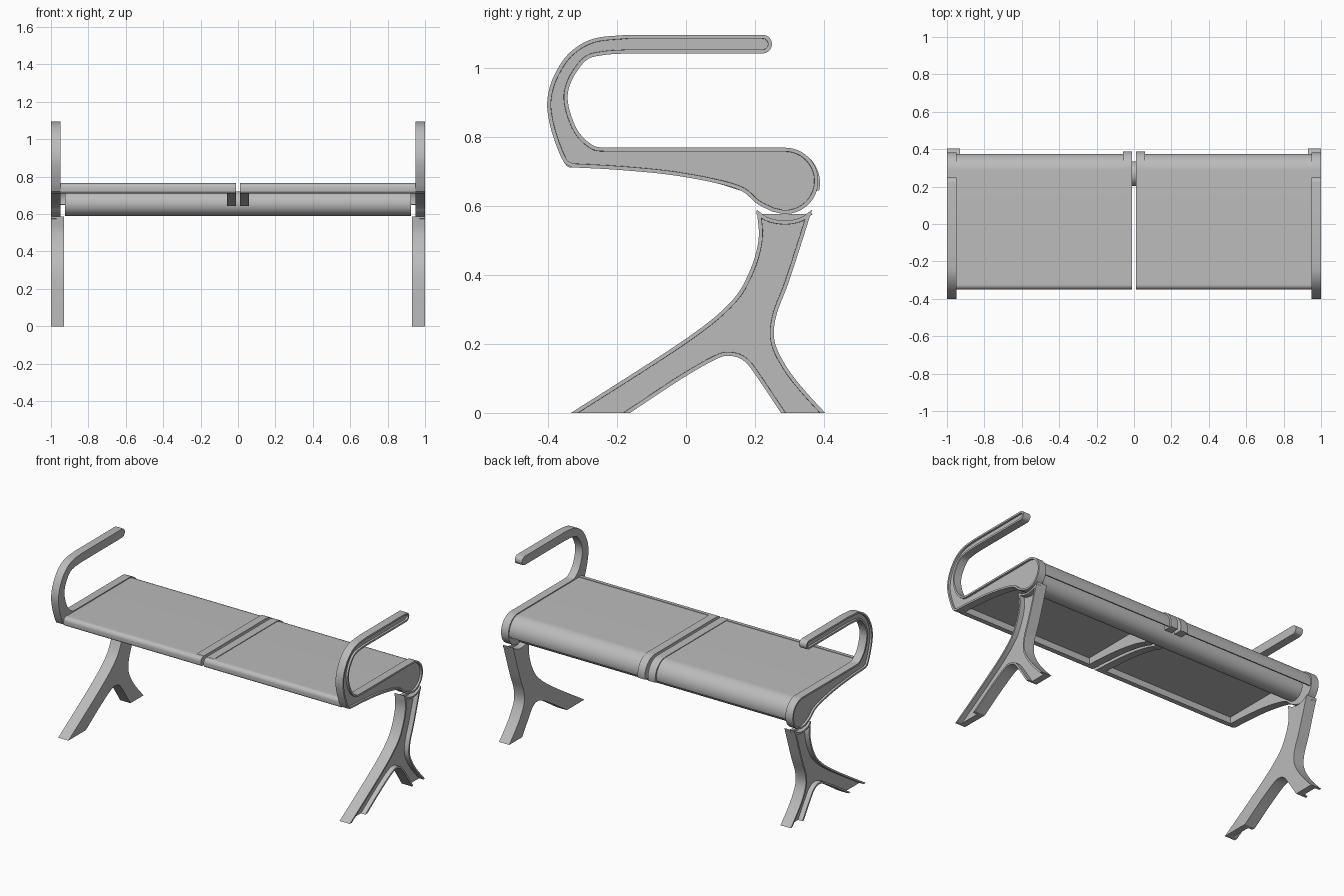
import bpy, bmesh, math
from mathutils import Vector

cube = bpy.data.objects.get("Cube")
if cube:
    bpy.data.objects.remove(cube, do_unlink=True)

grey = bpy.data.materials.new("satin_grey")
grey.use_nodes = True
grey.diffuse_color = (0.5, 0.5, 0.5, 1)
grey.node_tree.nodes["Principled BSDF"].inputs["Base Color"].default_value = (0.5, 0.5, 0.5, 1)


def smooth(points, steps=6):
    """Pass a smooth curve through a few points."""
    p = [Vector(q) for q in points]
    p = [2 * p[0] - p[1]] + p + [2 * p[-1] - p[-2]]
    out = []
    for a, b, c, d in zip(p, p[1:], p[2:], p[3:]):
        for i in range(steps):
            t = i / steps
            out.append(0.5 * (2 * b + (c - a) * t + (2 * a - 5 * b + 4 * c - d) * t * t
                              + (3 * b - a - 3 * c + d) * t ** 3))
    return out + [p[-2]]


def arc(cy, cz, r, start, end, steps=20):
    angles = [math.radians(start + (end - start) * i / steps) for i in range(steps + 1)]
    return [Vector((cy + r * math.cos(a), cz + r * math.sin(a))) for a in angles]


def prism(name, outline, x0, x1, recess=0, trim_floor=False, mirror=True):
    """Extrude a side outline along x, with an optional recessed outer face."""
    bm = bmesh.new()
    face = bm.faces.new([bm.verts.new((x0, y, z)) for y, z in outline])
    new = bmesh.ops.extrude_face_region(bm, geom=[face])["geom"]
    verts = [v for v in new if isinstance(v, bmesh.types.BMVert)]
    bmesh.ops.translate(bm, verts=verts, vec=(x1 - x0, 0, 0))
    bmesh.ops.remove_doubles(bm, verts=bm.verts, dist=0.0005)
    bmesh.ops.recalc_face_normals(bm, faces=bm.faces)
    if recess:
        outer = [f for f in bm.faces if f.normal.x > 0.9]
        bmesh.ops.inset_region(bm, faces=outer, thickness=0.011, use_even_offset=True)
        bmesh.ops.inset_region(bm, faces=outer, thickness=0.0005, depth=-recess)
    if trim_floor:
        bmesh.ops.bisect_plane(bm, geom=bm.verts[:] + bm.edges[:] + bm.faces[:],
                               plane_co=(0, 0, 0), plane_no=(0, 0, 1), clear_inner=True)
        bmesh.ops.holes_fill(bm, edges=[e for e in bm.edges if e.is_boundary], sides=0)
    bmesh.ops.recalc_face_normals(bm, faces=bm.faces)
    mesh = bpy.data.meshes.new(name)
    bm.to_mesh(mesh)
    bm.free()
    mesh.materials.append(grey)
    obj = bpy.data.objects.new(name, mesh)
    bpy.context.collection.objects.link(obj)
    if mirror:
        obj.modifiers.new("both_sides", "MIRROR")
    bpy.ops.object.select_all(action="DESELECT")
    obj.select_set(True)
    bpy.context.view_layer.objects.active = obj
    bpy.ops.object.shade_smooth_by_angle(angle=math.radians(30))
    return obj


# Looped armrests that continue into the seat end plates
underside = [(-0.33, 0.711), (-0.2, 0.704), (-0.05, 0.69), (0.08, 0.667), (0.16, 0.643)]
armrest = (
    arc(0.222, 1.068, 0.027, -90, 90, 12)
    + smooth([(-0.17, 1.095), (-0.27, 1.083), (-0.34, 1.04), (-0.385, 0.97),
              (-0.402, 0.9), (-0.393, 0.83), (-0.37, 0.76), (-0.352, 0.722)])
    + smooth(underside + [(0.205, 0.606), (0.25, 0.583)])
    + arc(0.287, 0.672, 0.096, -95, 90, 28)
    + smooth([(-0.23, 0.768), (-0.27, 0.775), (-0.315, 0.82), (-0.342, 0.9),
              (-0.332, 0.96), (-0.29, 1.02), (-0.24, 1.036), (-0.17, 1.041)])
)
prism("armrests", armrest, 0.95, 1.0, recess=0.012)

# Forked legs with a channel on the outer face
legs = (
    smooth([(0.365, 0.588), (0.3, 0.386), (0.262, 0.284), (0.256, 0.21),
            (0.287, 0.14), (0.335, 0.075), (0.403, 0), (0.45, -0.05)])
    + smooth([(0.31, -0.05), (0.275, 0), (0.215, 0.09), (0.171, 0.148), (0.128, 0.165),
              (0.084, 0.154), (-0.017, 0.096), (-0.162, 0), (-0.237, -0.05)])
    + smooth([(-0.41, -0.05), (-0.333, 0), (-0.017, 0.203), (0.122, 0.313),
              (0.18, 0.4), (0.21, 0.5), (0.205, 0.588)])
    + smooth([(0.205, 0.588), (0.24, 0.565), (0.287, 0.557), (0.33, 0.565), (0.365, 0.588)])[1:-1]
)
prism("legs", legs, 0.93, 1.0, recess=0.03, trim_floor=True)

# Thin seat panels that roll over the back edge
panel = ([Vector((-0.32, 0.75)), Vector((-0.32, 0.762))]
         + arc(0.285, 0.672, 0.09, 90, -15)
         + arc(0.285, 0.672, 0.078, -15, 90))
prism("seat_panels", panel, 0.055, 0.95)

# Rounded bars along the front edge
front_bar = (arc(-0.325, 0.74, 0.025, 90, 180, 10) + arc(-0.335, 0.726, 0.015, 180, 270, 8)
             + [Vector((-0.31, 0.711)), Vector((-0.31, 0.765))])
prism("front_bars", front_bar, 0.01, 0.95)

# Paired brackets at the centre joint
bracket = (smooth(underside) + [Vector((0.37, 0.643))]
           + arc(0.288, 0.666, 0.1, -13, 90) + [Vector((-0.32, 0.766)), Vector((-0.34, 0.75))])
prism("centre_brackets", bracket, 0.01, 0.06)

# Long support tube under the back edge
prism("support_tube", arc(0.268, 0.656, 0.066, 0, 360, 40)[:-1], -0.925, 0.925, mirror=False)
